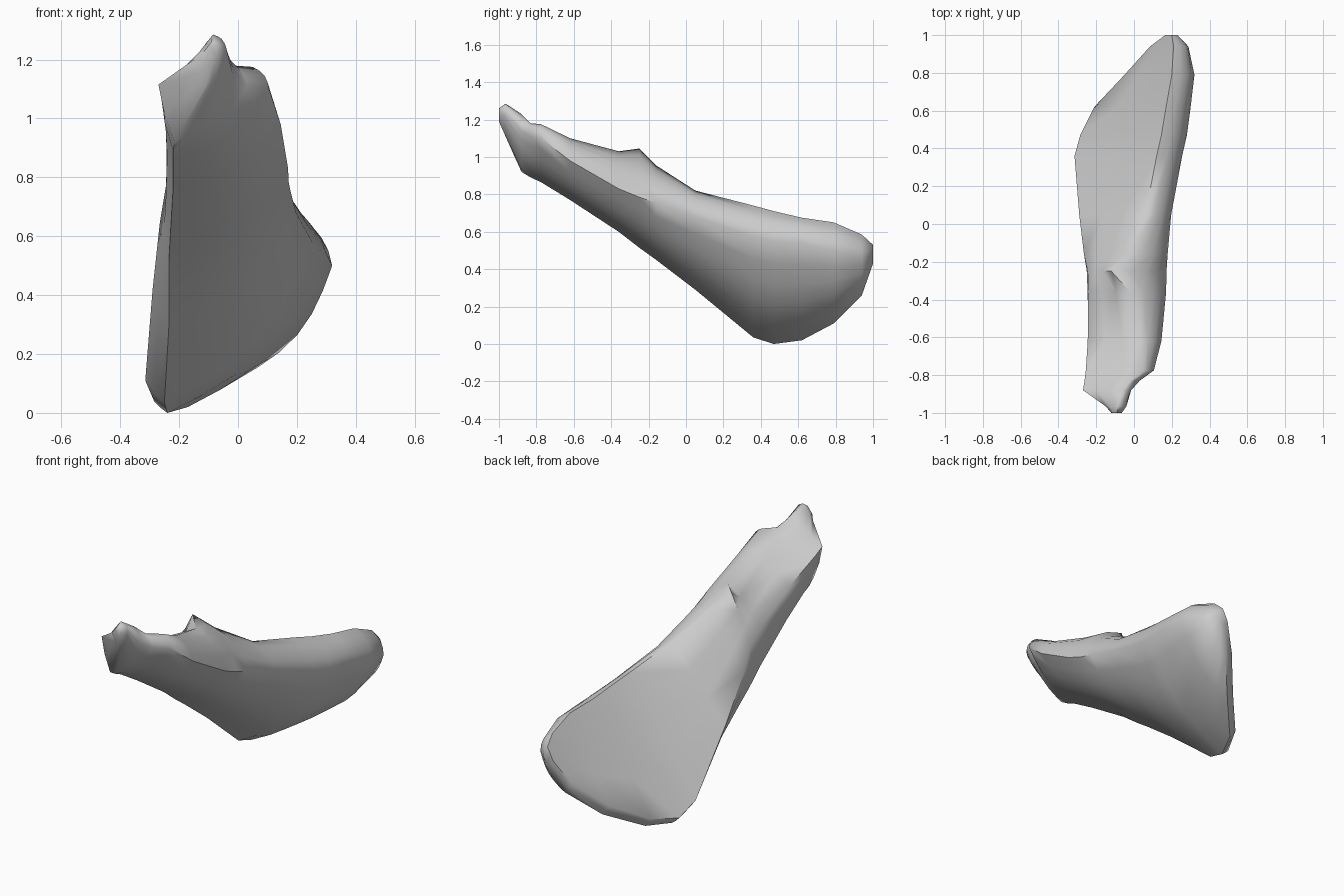
import bpy, bmesh, math

# Slices along y: y, left edge (x,z), top ridge, right edge, bottom keel
SECTIONS = [
    (-1.00, -.12, 1.22, -.09, 1.26, -.065, 1.24, -.09, 1.19),
    (-.965, -.15, 1.20, -.085, 1.285, -.04, 1.24, -.11, 1.11),
    (-.88, -.27, 1.115, -.06, 1.23, -.015, 1.14, -.215, .92),
    (-.83, -.262, 1.08, -.02, 1.18, .03, 1.11, -.22, .89),
    (-.775, -.255, 1.05, .05, 1.175, .105, 1.10, -.22, .865),
    (-.62, -.245, .98, .03, 1.10, .145, .98, -.22, .77),
    (-.36, -.242, .84, -.02, 1.03, .17, .83, -.23, .60),
    (-.25, -.245, .77, -.12, 1.045, .172, .785, -.235, .515),
    (-.16, -.265, .65, -.04, .955, .178, .755, -.235, .45),
    (.05, -.29, .42, .06, .82, .197, .68, -.235, .29),
    (.36, -.315, .11, .12, .74, .255, .575, -.25, .035),
    (.47, -.285, .04, .145, .71, .28, .55, -.24, .0),
    (.62, -.21, .07, .17, .675, .30, .54, -.17, .02),
    (.79, -.05, .17, .20, .65, .32, .50, -.01, .11),
    (.94, .085, .32, .21, .585, .288, .46, .13, .26),
    (1.00, .165, .46, .20, .53, .23, .49, .20, .43),
]


def side(p, q, n, bulge):
    """Points from p to q (q left out), bowed outwards."""
    dx, dz = q[0] - p[0], q[1] - p[1]
    out = []
    for i in range(n):
        t = i / n
        b = bulge * math.sin(math.pi * t)
        out.append((p[0] + dx * t - dz * b, p[1] + dz * t + dx * b))
    return out


bm = bmesh.new()
rings = []
for s in SECTIONS:
    left, top, right, keel = (s[1:3], s[3:5], s[5:7], s[7:9])
    pts = (side(left, top, 3, .01) + side(top, right, 4, .16)
           + side(right, keel, 6, .12) + side(keel, left, 2, .04))
    rings.append([bm.verts.new((x, s[0], z)) for x, z in pts])

# Skin between slices and close both ends
n = len(rings[0])
for a, b in zip(rings, rings[1:]):
    for i in range(n):
        j = (i + 1) % n
        bm.faces.new((a[i], a[j], b[j], b[i]))
bm.faces.new(rings[0])
bm.faces.new(rings[-1])
bmesh.ops.recalc_face_normals(bm, faces=bm.faces)

mesh = bpy.data.meshes.new("stone_fragment")
bm.to_mesh(mesh)
bm.free()
body = bpy.data.objects.new("stone_fragment", mesh)
bpy.context.collection.objects.link(body)

# Smooth surfaces with crisp edges
body.select_set(True)
bpy.context.view_layer.objects.active = body
bpy.ops.object.shade_smooth_by_angle(angle=math.radians(60))
